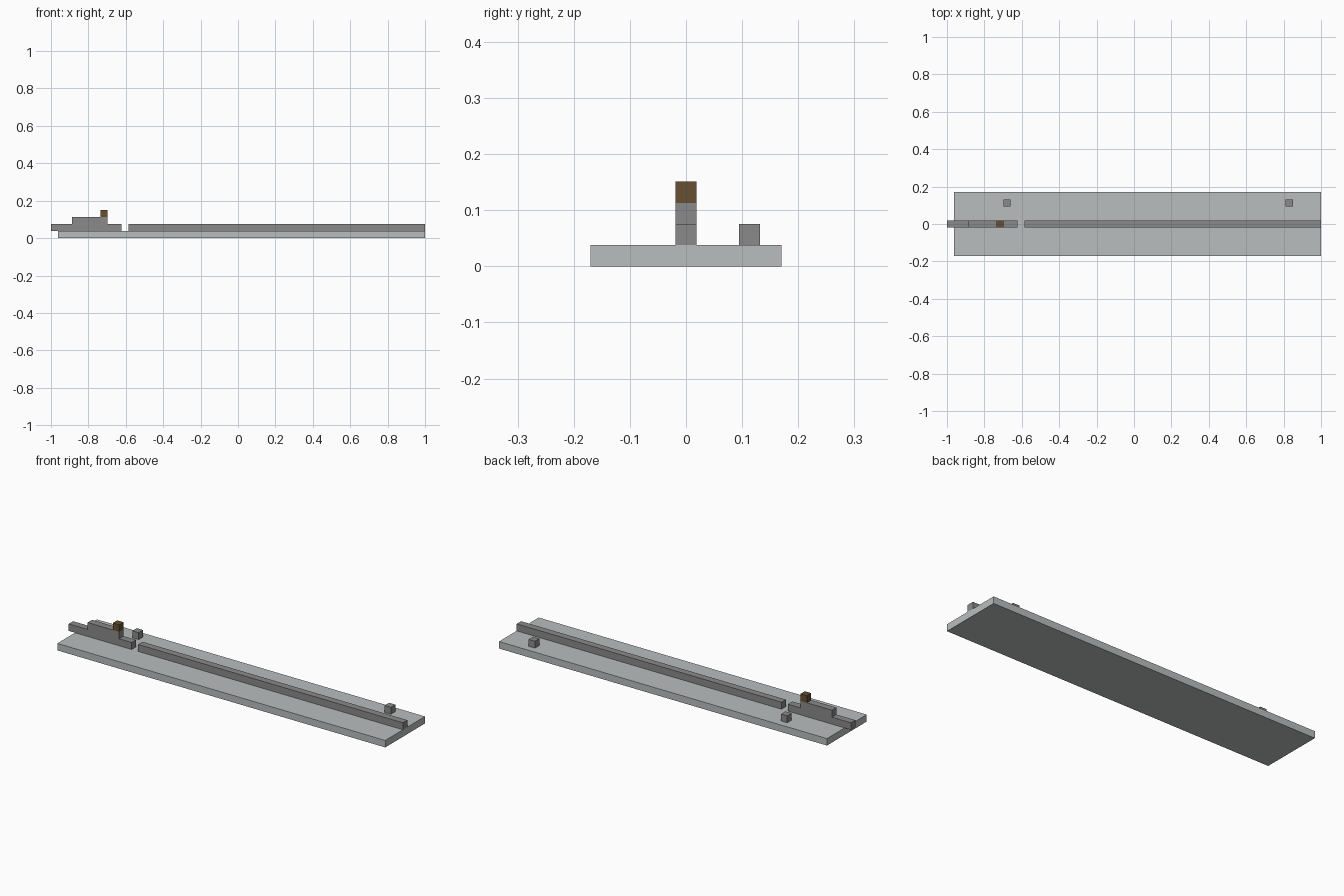
import bpy
import bmesh

cube = bpy.data.objects.get("Cube")
if cube:
    bpy.data.objects.remove(cube, do_unlink=True)

U = 2 / 53  # one block


def material(name, color):
    mat = bpy.data.materials.new(name)
    mat.use_nodes = True
    mat.diffuse_color = (*color, 1)
    bsdf = next(n for n in mat.node_tree.nodes if n.type == 'BSDF_PRINCIPLED')
    bsdf.inputs["Base Color"].default_value = (*color, 1)
    return mat


def extrude_profile(name, profile, y0, y1, mat):
    """Extrude an x-z outline, measured in blocks, from y0 to y1."""
    bm = bmesh.new()
    face = bm.faces.new([bm.verts.new((x * U - 1, y0 * U, z * U)) for x, z in profile])
    side = bmesh.ops.extrude_face_region(bm, geom=[face])
    moved = [v for v in side["geom"] if isinstance(v, bmesh.types.BMVert)]
    bmesh.ops.translate(bm, verts=moved, vec=(0, (y1 - y0) * U, 0))
    bmesh.ops.recalc_face_normals(bm, faces=bm.faces)
    mesh = bpy.data.meshes.new(name)
    bm.to_mesh(mesh)
    bm.free()
    mesh.materials.append(mat)
    obj = bpy.data.objects.new(name, mesh)
    bpy.context.collection.objects.link(obj)
    return obj


def block(name, x0, x1, y0, y1, z0, z1, mat):
    return extrude_profile(name, [(x0, z0), (x1, z0), (x1, z1), (x0, z1)], y0, y1, mat)


pale = material("pale grey", (0.49, 0.515, 0.515))
stone = material("stone grey", (0.255, 0.255, 0.255))
brown = material("dark brown", (0.133, 0.08, 0.032))

# Base slab and long rail
block("base_slab", 1, 53, -4.5, 4.5, 0, 1, pale)
block("long_rail", 11, 53, -0.5, 0.5, 1, 2, stone)

# Stepped end piece overhanging the slab, with its brown cap
steps = [(0, 1), (10, 1), (10, 2), (8, 2), (8, 3), (3, 3), (3, 2), (0, 2)]
extrude_profile("stepped_end", steps, -0.5, 0.5, stone)
block("brown_cap", 7, 8, -0.5, 0.5, 3, 4, brown)

# Two small posts along the back
for name, x in (("right_post", 8), ("left_post", 48)):
    block(name, x, x + 1, 2.5, 3.5, 1, 2, stone)
